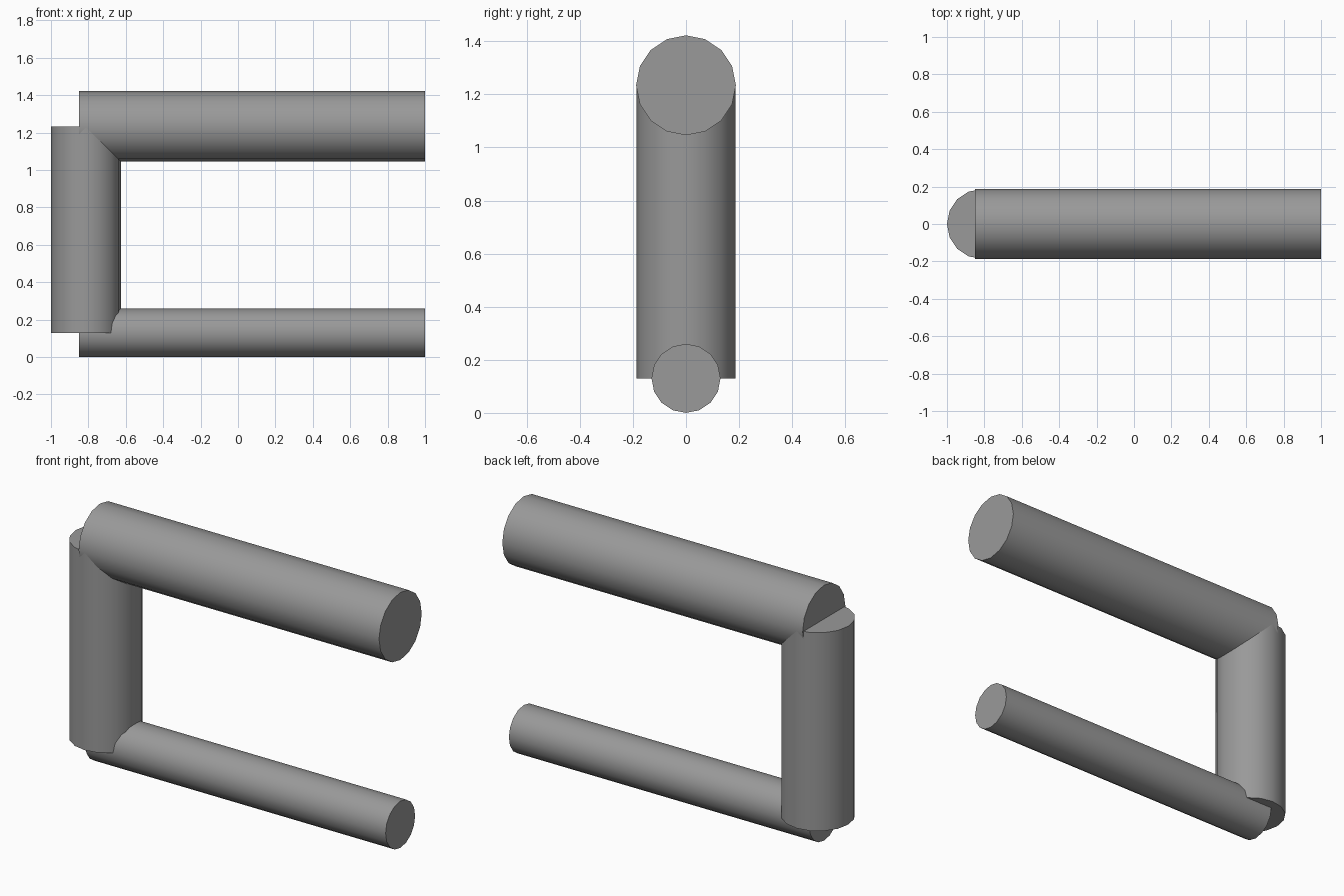
import bpy, math

if "Cube" in bpy.data.objects:
    bpy.data.objects.remove(bpy.data.objects["Cube"])

grey = bpy.data.materials.new("mid grey")
grey.diffuse_color = (0.32, 0.32, 0.32, 1)
grey.use_nodes = True
grey.node_tree.nodes["Principled BSDF"].inputs["Base Color"].default_value = grey.diffuse_color


def tube(name, radius, start, end, rotation):
    """Closed 16-sided bar between two points."""
    length = math.dist(start, end)
    middle = [(a + b) / 2 for a, b in zip(start, end)]
    bpy.ops.mesh.primitive_cylinder_add(vertices=16, radius=radius, depth=length,
                                        location=middle, rotation=rotation)
    bar = bpy.context.object
    bar.name = name
    bar.data.materials.append(grey)
    bpy.ops.object.shade_smooth_by_angle(angle=math.radians(40))


along_x = (0, math.pi / 2, 0)

# Thick upper arm and thin lower arm, both running sideways
tube("upper_arm", 0.188, (-0.85, 0, 1.234), (1, 0, 1.234), along_x)
tube("lower_arm", 0.13, (-0.85, 0, 0.13), (1, 0, 0.13), along_x)

# Upright post joining the arms' centre lines
tube("post", 0.187, (-0.813, 0, 0.13), (-0.813, 0, 1.234), (0, 0, 0))
